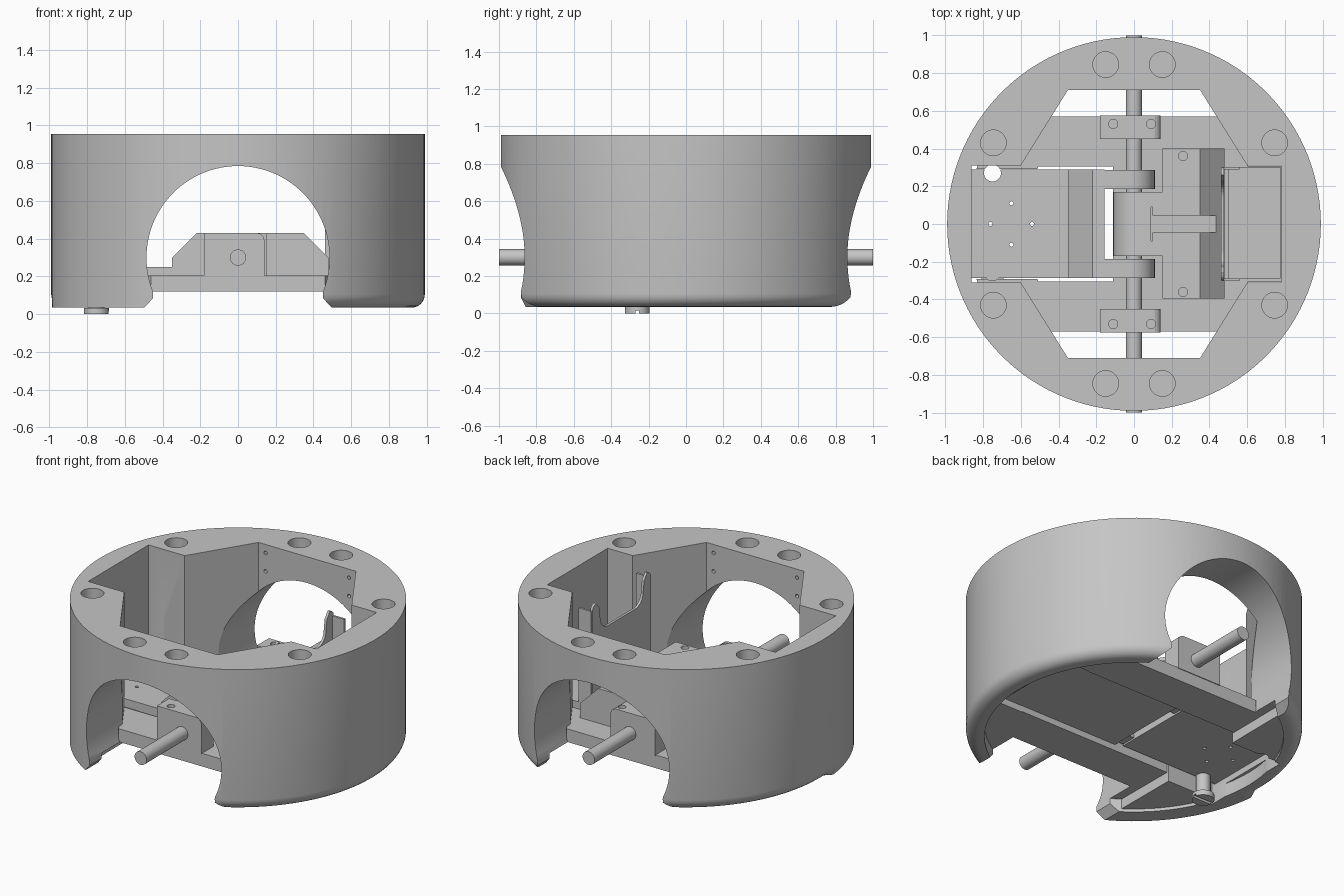
import bpy, bmesh, math
from mathutils import Vector

old = bpy.data.objects.get("Cube")
if old:
    bpy.data.objects.remove(old, do_unlink=True)

grey = bpy.data.materials.new("plain grey")
grey.use_nodes = True
tone = (0.56, 0.56, 0.56, 1)
grey.diffuse_color = tone
grey.node_tree.nodes["Principled BSDF"].inputs["Base Color"].default_value = tone


def finish(name, bm):
    bmesh.ops.recalc_face_normals(bm, faces=bm.faces)
    mesh = bpy.data.meshes.new(name)
    bm.to_mesh(mesh)
    bm.free()
    mesh.materials.append(grey)
    obj = bpy.data.objects.new(name, mesh)
    bpy.context.collection.objects.link(obj)
    return obj


def prism(name, points, axis, lo, hi):
    """Extrude an outline: (x, y) along z, (x, z) along y or (y, z) along x."""
    place = {"z": lambda a, b, c: (a, b, c),
             "y": lambda a, b, c: (a, c, b),
             "x": lambda a, b, c: (c, a, b)}[axis]
    bm = bmesh.new()
    face = bm.faces.new([bm.verts.new(place(a, b, lo)) for a, b in points])
    new = bmesh.ops.extrude_face_region(bm, geom=[face])["geom"]
    shift = Vector(place(0, 0, hi - lo))
    bmesh.ops.translate(bm, vec=shift, verts=[v for v in new if isinstance(v, bmesh.types.BMVert)])
    return finish(name, bm)


def box(name, x0, x1, y0, y1, z0, z1):
    return prism(name, [(x0, y0), (x1, y0), (x1, y1), (x0, y1)], "z", z0, z1)


def arc(a, b, r, start, end, n):
    steps = [math.radians(start + (end - start) * i / n) for i in range(n + 1)]
    return [(a + r * math.cos(t), b + r * math.sin(t)) for t in steps]


def rod(name, a, b, r, axis, lo, hi, n=32):
    return prism(name, arc(a, b, r, 0, 360, n)[:-1], axis, lo, hi)


def pin_cutter():
    return rod("pin_cutter", -0.75, 0.27, 0.045, "z", 0, 0.5)


def bolt_recess(x, y):
    return rod("recess_cutter", x, y, 0.024, "z", 0.38, 0.5, 20)


def cut(obj, cutters):
    for c in cutters:
        c.hide_render = True
        mod = obj.modifiers.new("cut", "BOOLEAN")
        mod.operation = "DIFFERENCE"
        mod.solver = "EXACT"
        mod.object = c
    graph = bpy.context.evaluated_depsgraph_get()
    mesh = bpy.data.meshes.new_from_object(obj.evaluated_get(graph))
    obj.modifiers.clear()
    obj.data = mesh
    for c in cutters:
        bpy.data.objects.remove(c, do_unlink=True)


def smooth(obj):
    bpy.ops.object.select_all(action="DESELECT")
    obj.select_set(True)
    bpy.context.view_layer.objects.active = obj
    bpy.ops.object.shade_smooth_by_angle(angle=math.radians(30))


# Round housing: lathe with a recessed underside and a rounded lower edge
R, ROUND, TOP, BASE, FLOOR, DECK = 0.99, 0.07, 0.955, 0.035, 0.12, 0.16
profile = [(0, FLOOR), (0.88, FLOOR), (0.88, BASE)]
profile += arc(R - ROUND, BASE + ROUND, ROUND, -90, 0, 6) + [(R, TOP), (0, TOP)]
bm = bmesh.new()
verts = [bm.verts.new((r, 0, z)) for r, z in profile]
edges = [bm.edges.new(pair) for pair in zip(verts, verts[1:])]
bmesh.ops.spin(bm, geom=verts + edges, cent=(0, 0, 0), axis=(0, 0, 1),
               angle=math.tau, steps=120)
# One quadrant of the lower edge stays square
for v in bm.verts:
    turn = math.degrees(math.atan2(v.co.y, v.co.x)) % 360
    r = v.co.xy.length
    if 185 < turn < 270 and r > R - ROUND + 0.005 and v.co.z < BASE + ROUND - 0.002:
        v.co = (v.co.x * R / r, v.co.y * R / r, BASE)
bmesh.ops.remove_doubles(bm, verts=bm.verts, dist=0.0005)
housing = finish("housing", bm)

# Housing cut-outs: central cavity, wheel arches, top sockets, wall holes
half = [(0.35, 0.71), (0.6, 0.31), (0.78, 0.31)]
left = [(-0.86, 0.31), (-0.6, 0.31), (-0.35, 0.71)]
outline = left + half + [(x, -y) for x, y in reversed(left + half)]
arch = arc(0, 0.30, 0.485, -21.8, 201.8, 64)
arch += [(-0.45, 0.085), (-0.51, 0.02), (0.51, 0.02), (0.45, 0.085)]
cutters = [prism("cavity_cutter", outline, "z", 0, 1.2),
           prism("arch_cutter", arch, "y", -1.2, 1.2), pin_cutter()]
for sx in (-1, 1):
    for sy in (-1, 1):
        for x, y in ((0.15, 0.845), (0.745, 0.43)):
            cutters.append(rod("socket_cutter", sx * x, sy * y, 0.068, "z", TOP - 0.12, 1.1))
        for z in (0.78, 0.9):
            y0, y1 = sorted((sy * 0.65, sy * 0.76))
            cutters.append(rod("hole_cutter", sx * 0.3, z, 0.012, "y", y0, y1, 12))
cut(housing, cutters)
smooth(housing)

for side, s in (("back", 1), ("front", -1)):
    # Floor strip and lower pad beside the tray
    strip = [(-0.605, 0.305), (0.605, 0.305), (0.46, 0.57), (-0.46, 0.57)]
    prism(side + "_floor_strip", [(x, s * y) for x, y in strip], "z", FLOOR, 0.205)
    pad = [(-0.51, 0.292)] + arc(0, 0, 0.885, 125, 160.7, 10)
    pad = prism(side + "_pad", [(x, s * y) for x, y in pad], "z", 0.055, 0.2)
    cut(pad, [pin_cutter()])
    # Bearing block with two sunk bolts
    block = [(0.14, 0.2), (0.14, 0.39)] + arc(0.10, 0.39, 0.04, 0, 90, 5)
    block += [(-0.18, 0.43), (-0.18, 0.2)]
    y0, y1 = sorted((s * 0.45, s * 0.575))
    block = prism(side + "_bearing_block", block, "y", y0, y1)
    cut(block, [bolt_recess(x, s * 0.53) for x in (-0.11, 0.09)])
    # Hinge arm with a rounded end
    arm = [(-0.2, 0.17), *arc(-0.02, 0.30, 0.13, -90, 90, 16), (-0.2, 0.43)]
    y0, y1 = sorted((s * 0.185, s * 0.285))
    smooth(prism(side + "_hinge_arm", arm, "y", y0, y1))
smooth(rod("axle", 0, 0.30, 0.043, "y", -1, 1))

# Left tray with sloping step, pin hole and small drillings
tray_side = [(-0.86, DECK), (-0.86, 0.25), (-0.35, 0.25), (-0.35, 0.30),
             (-0.22, 0.43), (-0.155, 0.43), (-0.155, DECK)]
tray = prism("tray", tray_side, "y", -0.285, 0.29)
holes = [pin_cutter()]
for x, y in ((-0.76, 0), (-0.65, 0.11), (-0.65, -0.11), (-0.54, 0)):
    holes.append(rod("drill_cutter", x, y, 0.011, "z", 0, 0.5, 12))
cut(tray, holes)

# Slotted adjusting screw
smooth(rod("screw_shaft", -0.75, -0.26, 0.043, "z", 0.025, 0.256))
head = rod("screw_head", -0.75, -0.26, 0.066, "z", 0, 0.034)
cut(head, [box("slot_cutter", -0.85, -0.65, -0.27, -0.25, -0.02, 0.015)])
smooth(head)

# Hub and clamp block in one piece, with a T-ended groove and sunk bolts
base = [(0.48, 0.30), (0.48, 0.2)]
clamp = prism("clamp_block", [(0.15, 0.2), (0.15, 0.43), (0.35, 0.43)] + base, "y", -0.395, 0.40)
hub = prism("hub", [(0.16, 0.43), *arc(0.02, 0.30, 0.13, 90, 270, 16), (0.16, 0.17)],
            "y", -0.17, 0.17)


def groove():
    parts = [box("groove_cutter", 0.09, 0.442, -0.045, 0.045, 0.345, 0.5)]
    for x in (0.09, 0.434):
        parts.append(box("groove_end_cutter", x, x + 0.008, -0.09, 0.09, 0.345, 0.5))
    return parts


cut(hub, groove())
cut(clamp, groove() + [bolt_recess(0.26, 0.36), bolt_recess(0.26, -0.36)])
smooth(hub)
box("base_plate", -0.11, 0.78, -0.307, 0.307, DECK, 0.203)

# Upright holder: U-cut front plate with short returns, over a low floor
notch = arc(0.14, 0.79, 0.08, -90, 0, 8) + [(0.23, 0.86)] + arc(0.26, 0.86, 0.04, 90, 0, 6)
front = [(0.30, 0.2), (-0.30, 0.2)] + [(-y, z) for y, z in reversed(notch)] + notch
prism("holder_front", front, "x", 0.462, 0.478)
for side, y in (("back", 0.288), ("front", -0.302)):
    box(side + "_holder_return", 0.47, 0.56, y, y + 0.014, 0.2, 0.86)
box("holder_floor", 0.5, 0.775, -0.29, 0.303, 0.2, 0.25)
